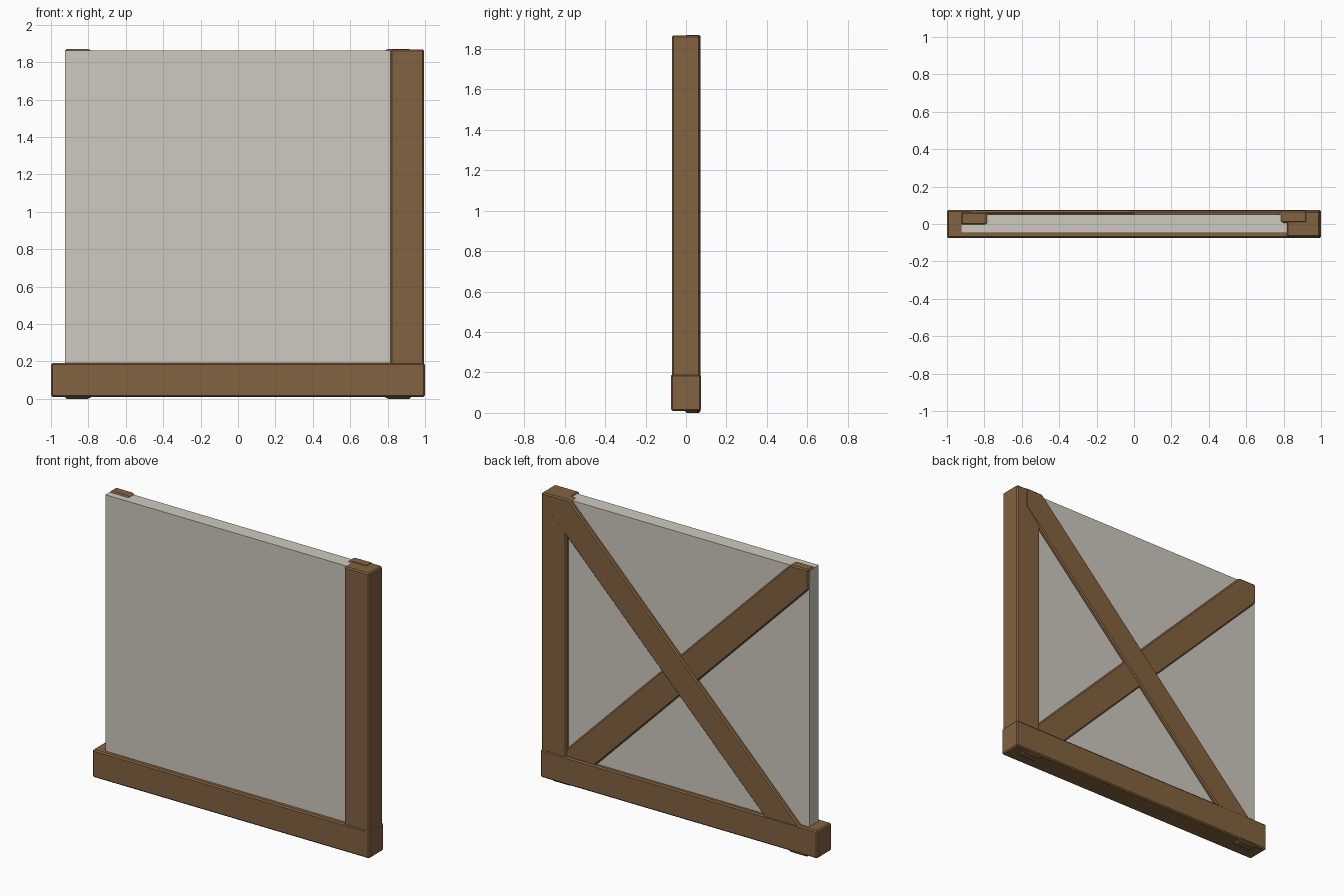
import bpy, bmesh

if "Cube" in bpy.data.objects:
    bpy.data.objects.remove(bpy.data.objects["Cube"])

def material(name, color):
    m = bpy.data.materials.new(name)
    m.diffuse_color = (*color, 1)
    m.use_nodes = True
    m.node_tree.nodes["Principled BSDF"].inputs["Base Color"].default_value = m.diffuse_color
    return m

wood = material("wood", (0.225, 0.122, 0.051))
plaster = material("plaster", (0.62, 0.59, 0.52))

def slab(name, outline, y0, y1, mat, bevel=0.0):
    """Extrude an (x, z) outline from y0 to y1, with chamfered edges."""
    bm = bmesh.new()
    face = bm.faces.new([bm.verts.new((x, y0, z)) for x, z in outline])
    ext = bmesh.ops.extrude_face_region(bm, geom=[face])["geom"]
    for v in ext:
        if isinstance(v, bmesh.types.BMVert):
            v.co.y = y1
    bmesh.ops.recalc_face_normals(bm, faces=bm.faces)
    if bevel:
        bmesh.ops.bevel(bm, geom=list(bm.edges), offset=bevel, segments=1,
                        affect='EDGES', profile=0.5)
    me = bpy.data.meshes.new(name)
    bm.to_mesh(me)
    bm.free()
    me.materials.append(mat)
    ob = bpy.data.objects.new(name, me)
    bpy.context.collection.objects.link(ob)
    return ob

def rect(x0, x1, z0, z1):
    return [(x0, z0), (x1, z0), (x1, z1), (x0, z1)]

# Frame timbers
slab("bottom_beam", rect(-1, 1, 0.01, 0.19), -0.075, 0.075, wood, 0.008)
slab("right_post", rect(0.815, 0.995, 0.18, 1.867), -0.07, 0.07, wood, 0.008)

# Plaster infill, tucked slightly into beam and post
slab("wall_panel", rect(-0.925, 0.85, 0.15, 1.862), -0.047, 0.05, plaster)

# Crossed braces with corner-cut ends, on the back
W, H, c = 0.925, 1.87, 0.13
brace = [(-W, H - c), (-W, H), (-W + c, H), (W, c), (W, 0), (W - c, 0)]
slab("falling_brace", brace, -0.004, 0.063, wood, 0.008)
slab("rising_brace", [(-x, z) for x, z in brace], 0.006, 0.072, wood, 0.008)
